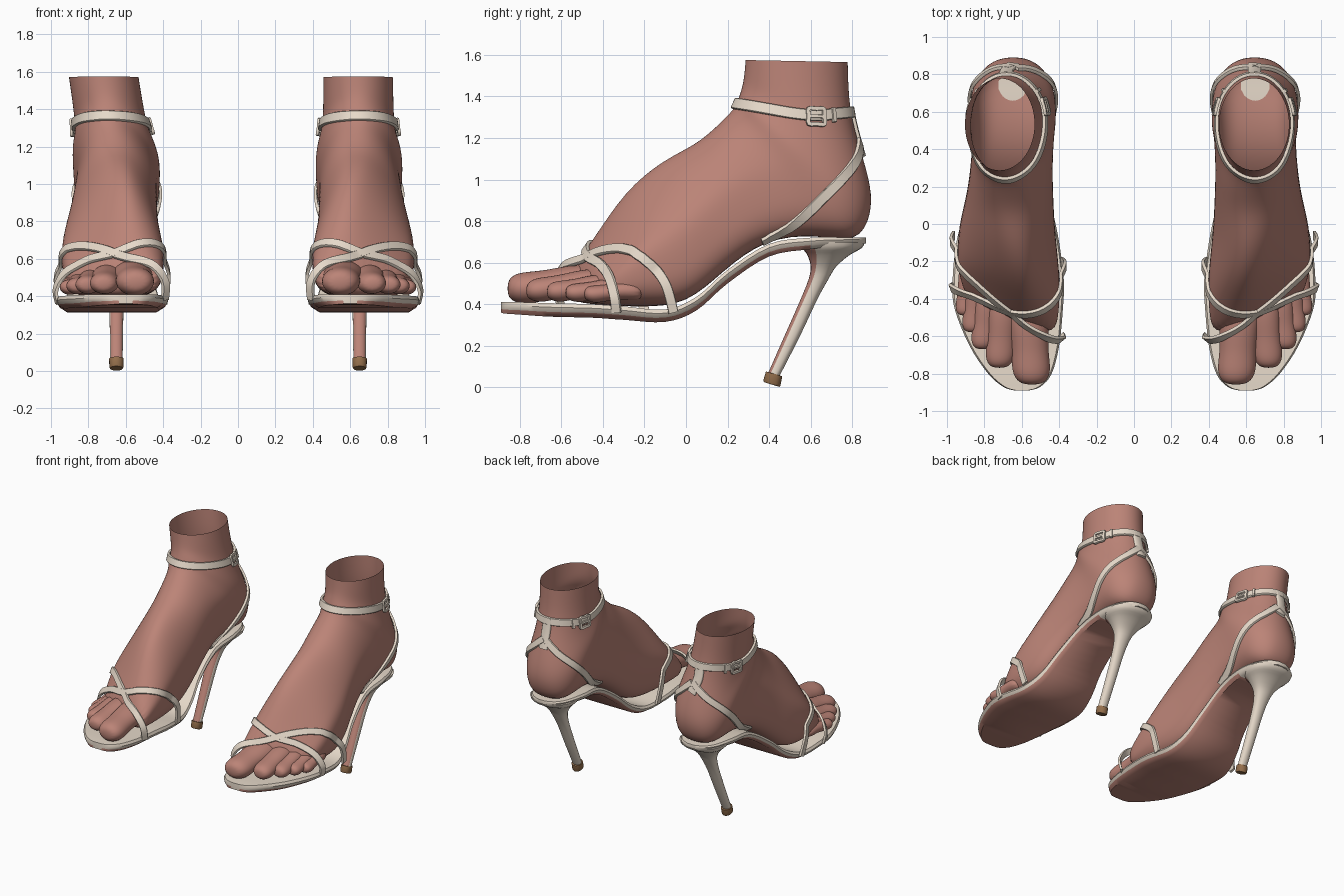
import bpy, bmesh, math
from mathutils import Vector
from mathutils.bvhtree import BVHTree

cube = bpy.data.objects.get("Cube")
if cube:
    bpy.data.objects.remove(cube, do_unlink=True)


def material(name, rgb):
    mat = bpy.data.materials.new(name)
    mat.use_nodes = True
    mat.diffuse_color = (*rgb, 1)
    mat.node_tree.nodes["Principled BSDF"].inputs["Base Color"].default_value = (*rgb, 1)
    return mat


SKIN = material("skin", (0.5, 0.23, 0.185))
CREAM = material("cream leather", (0.81, 0.71, 0.6))
TAN = material("tan heel tip", (0.31, 0.165, 0.075))


def smooth_path(points, steps, closed=False):
    """Catmull-Rom samples through tuples of any length."""
    pts = [Vector(p) for p in points]
    n = len(pts)
    out = []
    for i in range(n if closed else n - 1):
        if closed:
            a, b, c, d = (pts[(i + k) % n] for k in (-1, 0, 1, 2))
        else:
            a, b, c, d = (pts[min(max(i + k, 0), n - 1)] for k in (-1, 0, 1, 2))
        for s in range(steps):
            t = s / steps
            out.append(b + (c - a) * (t / 2) + (a * 2 - b * 5 + c * 4 - d) * (t * t / 2)
                       + (b * 3 - a - c * 3 + d) * (t ** 3 / 2))
    if not closed:
        out.append(pts[-1])
    return out


def loft(name, rings, mats, rule=None, caps=(True, True), closed=False, subsurf=0, angle=None, side=0):
    """Skin rings; rule(ring, edge) gives the slot; side 0 mirrors, else one side only."""
    bm = bmesh.new()
    rows = [[bm.verts.new(p) for p in ring] for ring in rings]
    n = len(rows[0])
    for r in range(len(rows) if closed else len(rows) - 1):
        low, high = rows[r], rows[(r + 1) % len(rows)]
        for k in range(n):
            f = bm.faces.new((low[k], low[(k + 1) % n], high[(k + 1) % n], high[k]))
            f.material_index = rule(r, k) if rule else 0
    if not closed:
        for use, row in zip(caps, (rows[0], rows[-1])):
            if use:
                bm.faces.new(row)
    bmesh.ops.recalc_face_normals(bm, faces=bm.faces)
    mesh = bpy.data.meshes.new(name)
    bm.to_mesh(mesh)
    bm.free()
    obj = bpy.data.objects.new(name, mesh)
    bpy.context.collection.objects.link(obj)
    for m in mats:
        mesh.materials.append(m)
    for p in mesh.polygons:
        p.use_smooth = True
    if angle:
        bpy.ops.object.select_all(action="DESELECT")
        obj.select_set(True)
        bpy.context.view_layer.objects.active = obj
        bpy.ops.object.shade_smooth_by_angle(angle=math.radians(angle))
    if subsurf:
        sub = obj.modifiers.new("subdivision", "SUBSURF")
        sub.levels = sub.render_levels = subsurf
    if side:
        obj.scale.x = side
    else:
        obj.modifiers.new("other_side", "MIRROR").use_mirror_merge = False
    return obj


def power(v, e):
    return math.copysign(abs(v) ** e, v)


# Foot: slices fan from upright at the toes to level at the ankle
# underside y z, upper y z, inner x, outer x, upper taper, underside boxiness, skew
FOOT = [
    (-.53, .41, -.52, .56, .43, .87, .1, .6, .4),
    (-.40, .395, -.42, .71, .40, .93, .45, .6, .35),
    (-.22, .385, -.28, .95, .39, .95, .5, .55, .2),
    (.00, .395, -.10, 1.10, .42, .94, .4, .5, .1),
    (.18, .56, .05, 1.17, .43, .90, .25, .5, 0),
    (.38, .715, .15, 1.26, .435, .875, .15, .55, 0),
    (.63, .735, .21, 1.32, .43, .865, .05, .65, 0),
    (.83, .69, .24, 1.36, .42, .875, 0, .7, 0),
    (.895, .83, .25, 1.39, .41, .885, 0, .8, 0),
    (.895, .96, .26, 1.42, .425, .86, 0, .9, 0),
    (.845, 1.13, .272, 1.46, .45, .838, 0, 1, 0),
    (.785, 1.33, .28, 1.51, .455, .832, 0, 1, 0),
    (.78, 1.565, .285, 1.575, .455, .83, 0, 1, 0),
]


def foot_ring(lean, by, bz, ty, tz, x0, x1, taper, e, skew, n=28):
    ring = []
    for i in range(n):
        a = math.tau * i / n
        c, s = math.cos(a), math.sin(a)
        k = e if c < 0 else min(1, e + .4)
        c, s = power(c, k), power(s, k)
        dx = (x1 - x0) / 2 * s * (1 - taper * max(c, 0)) - taper * .12 * max(c, 0)
        z = (bz + tz) / 2 + (tz - bz) / 2 * c
        ring.append(((x0 + x1) / 2 + dx + lean * max(z - 1.1, 0),
                     (by + ty) / 2 + (ty - by) / 2 * c + skew * dx, z))
    return ring


# Toes: root, tip, radius
TOES = {
    "big_toe": ((.57, -.40, .51), (.545, -.86, .475), .11),
    "second_toe": ((.69, -.36, .51), (.72, -.77, .465), .085),
    "third_toe": ((.77, -.32, .49), (.81, -.67, .46), .073),
    "fourth_toe": ((.83, -.26, .475), (.865, -.58, .455), .065),
    "little_toe": ((.87, -.20, .46), (.905, -.49, .45), .06),
}
for name, (root, tip, r) in TOES.items():
    root, tip = Vector(root), Vector(tip)
    rings = []
    for t, k, lift in ((0, 1.1, 0), (.35, 1, .012), (.6, .9, .002), (.8, 1, -.005), (.93, .85, 0), (1, .45, 0)):
        c = root.lerp(tip, t) + Vector((0, 0, lift))
        rings.append([c + Vector((math.cos(a) * r * k, 0, math.sin(a) * r * k * .75))
                      for a in (math.tau * i / 12 for i in range(12))])
    loft(name, rings, [SKIN], subsurf=2)

# Sole: y, inner x, outer x, top z, thickness
SOLE = [
    (-.89, .56, .64, .41, .05), (-.87, .50, .70, .41, .055), (-.80, .44, .78, .41, .06),
    (-.65, .40, .88, .405, .065), (-.45, .38, .96, .40, .065), (-.30, .375, .97, .39, .065),
    (-.10, .40, .95, .375, .06), (.05, .43, .91, .435, .065), (.20, .46, .87, .565, .065),
    (.40, .47, .84, .69, .06), (.60, .46, .84, .72, .055), (.75, .49, .81, .722, .04),
    (.83, .54, .76, .722, .035), (.865, .61, .69, .722, .03),
]
rings = []
for y, x0, x1, z, h in smooth_path(SOLE, 4):
    inset = (x1 - x0) * .08
    rings.append([(x0 + .01, y, z), (x1 - .01, y, z), (x1, y, z - h * .3), (x1 - inset / 4, y, z - h * .65),
                  (x1 - inset, y, z - h), (x0 + inset, y, z - h), (x0 + inset / 4, y, z - h * .65),
                  (x0, y, z - h * .3)])
heel_start = 4 * 10
loft("sole", rings, [CREAM, SKIN], lambda r, k: int(k in (3, 4, 5) and r < heel_start), angle=40)

# Stiletto heel: z, front y, back y, half width; the front is skin coloured
HEEL = [(.045, .385, .445, .033), (.25, .475, .55, .036), (.42, .55, .63, .042), (.52, .59, .685, .056),
        (.58, .60, .722, .08), (.635, .585, .785, .125), (.67, .56, .845, .163), (.70, .55, .862, .175)]


def heel_ring(z, y0, y1, hx, tilt=0, n=24):
    return [(.65 + hx * math.sin(a), (y0 + y1) / 2 + (y1 - y0) / 2 * power(math.cos(a), .8),
             z - tilt * math.cos(a)) for a in (math.tau * i / n for i in range(n))]


loft("heel", [heel_ring(*h) for h in smooth_path(HEEL, 3)], [CREAM, SKIN],
     lambda r, k: int(8 <= k < 16), angle=50)
loft("heel_tip", [heel_ring(.014, .375, .45, .034, .012), heel_ring(.022, .372, .455, .038, .012),
                  heel_ring(.065, .385, .463, .039, .012)], [TAN], angle=40)


# Straps: flat ribbons kept on the outside of the foot
def strap(name, tree, points, width=.048, hug=False, closed=False, steps=8, thick=.016, lift=.009, side=0):
    path, normals = [], []
    for p in smooth_path(points, steps, closed):
        loc, nor, _, _ = tree.find_nearest(p)
        if hug or (p - loc).dot(nor) < lift:
            p = loc + nor * lift
        path.append(p)
        normals.append(nor)
    n = len(path)
    rings = []
    for i, p in enumerate(path):
        near = [(i + k) % n if closed else min(max(i + k, 0), n - 1) for k in range(-3, 4)]
        nor = sum((normals[k] for k in near), Vector()).normalized()
        tan = (path[near[4]] - path[near[2]]).normalized()
        across = tan.cross(nor).normalized() * width / 2
        up = across.cross(tan).normalized() * thick / 2
        rings.append([p + across * a + up * b for a, b in
                      ((1, -1), (1, .5), (.88, 1), (-.88, 1), (-1, .5), (-1, -1))])
    return loft(name, rings, [CREAM], closed=closed, angle=50, side=side)


# Each foot with its ankle straps; the right ankle leans outward
for label, side, lean in (("left", 1, 0), ("right", -1, .16)):
    foot = loft(label + "_foot", [foot_ring(lean, *s) for s in FOOT], [SKIN],
                caps=(True, False), subsurf=2, side=side)
    bpy.context.view_layer.update()
    tree = BVHTree.FromObject(foot, bpy.context.evaluated_depsgraph_get())
    mid = .645 + lean * .22

    loop = []
    for i in range(16):
        a = math.tau * i / 16
        y = .52 + .29 * math.cos(a)
        loop.append((mid + .2 * math.sin(a), y, 1.305 + max(.6 - y, 0) * .17 + max(y - .6, 0) * .1))
    strap(label + "_ankle_strap", tree, loop, .054, True, True, steps=4, lift=.011, side=side)
    strap(label + "_back_strap", tree, [(mid, .80, 1.34), (mid, .82, 1.23), (.645, .85, 1.12)], .07, True, side=side)

    for part, s in (("outer", 1), ("inner", -1)):
        strap(f"{label}_{part}_heel_strap", tree, [(.645 + s * x, y, z) for x, y, z in (
            (.01, .83, 1.19), (.1, .80, 1.09), (.19, .71, .97), (.22, .58, .83), (.21, .48, .72),
            (.2, .40, .64))], .05, True, lift=.011, side=side)

        # Buckle: square frame, pin and keeper
        x = mid + s * .19
        frame = [(x, .625 + a * .038, 1.302 + b * .038) for a, b in
                 ((-1, -1), (0, -1), (1, -1), (1, 0), (1, 1), (0, 1), (-1, 1), (-1, 0))]
        strap(f"{label}_{part}_buckle", tree, frame, .02, True, True, steps=3, lift=.022, side=side)
        strap(f"{label}_{part}_buckle_pin", tree, [(x, .585, 1.302), (x, .66, 1.302)],
              .016, True, lift=.023, side=side)
        strap(f"{label}_{part}_keeper", tree, [(x - s * .03, .71, 1.275), (x - s * .03, .71, 1.345)],
              .02, True, lift=.018, side=side)

# Crossed toe straps
strap("toe_strap_front", tree, [
    (.39, -.60, .38), (.39, -.62, .48), (.46, -.61, .57), (.60, -.53, .61), (.72, -.40, .64),
    (.83, -.28, .645), (.92, -.18, .60), (.975, -.10, .50), (.965, -.06, .36)])
strap("toe_strap_back", tree, [
    (.385, -.20, .36), (.37, -.23, .52), (.42, -.32, .62), (.52, -.42, .645), (.65, -.455, .62),
    (.80, -.41, .59), (.92, -.37, .53), (.975, -.345, .44), (.965, -.335, .36)])
